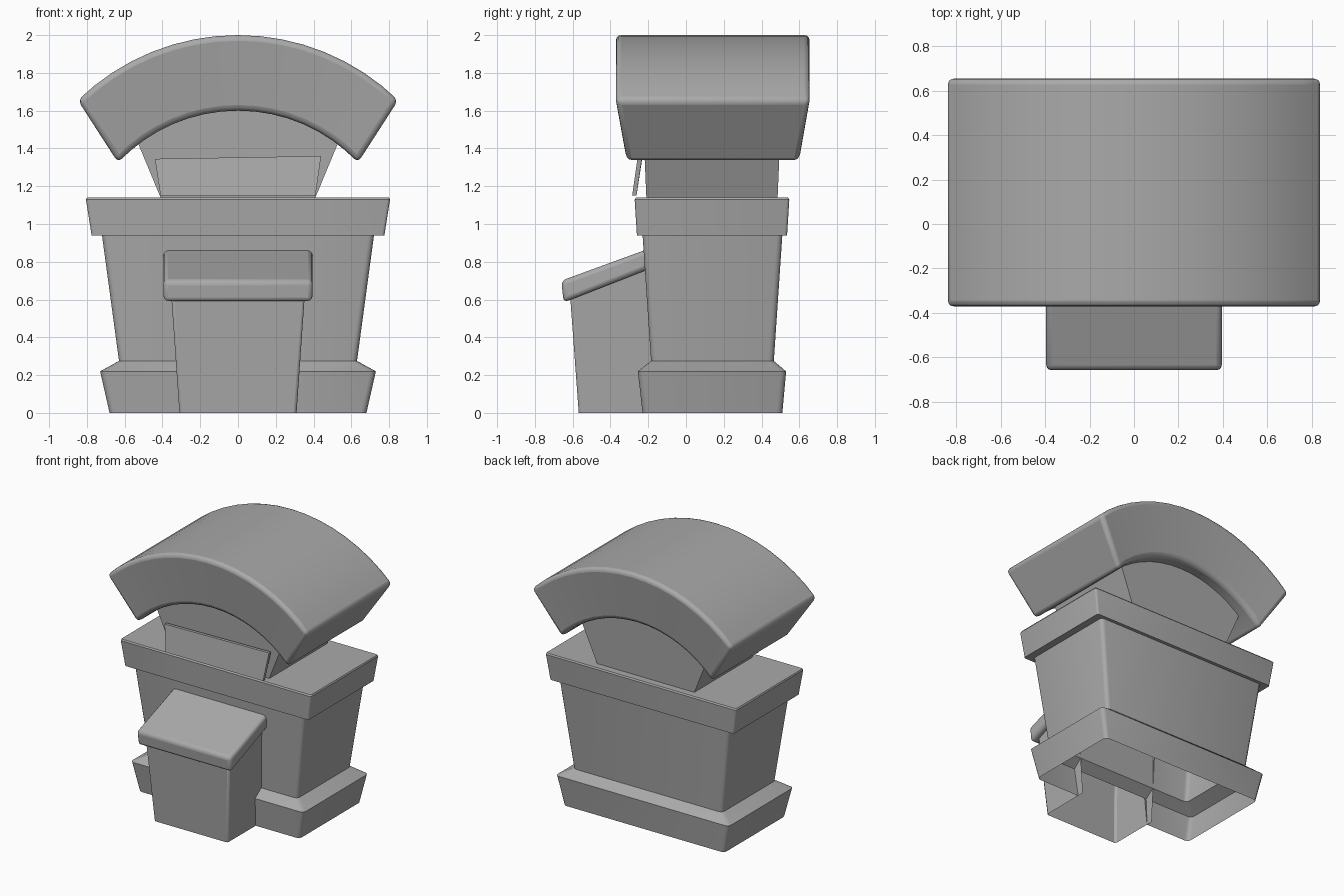
import bpy, bmesh
from math import sin, cos, asin, pi, radians

cube = bpy.data.objects.get("Cube")
if cube:
    bpy.data.objects.remove(cube, do_unlink=True)

GREY = (0.4, 0.4, 0.4, 1)
grey = bpy.data.materials.new("plain_grey")
grey.use_nodes = True
grey.diffuse_color = GREY
grey.node_tree.nodes["Principled BSDF"].inputs["Base Color"].default_value = GREY


def finish(name, bm, bevel=0, segments=3):
    """Turn a bmesh into a shaded object with an optional rounded edge."""
    mesh = bpy.data.meshes.new(name)
    bm.to_mesh(mesh)
    bm.free()
    mesh.materials.append(grey)
    ob = bpy.data.objects.new(name, mesh)
    bpy.context.collection.objects.link(ob)
    if bevel:
        mod = ob.modifiers.new("rounded_edges", 'BEVEL')
        mod.width, mod.segments = bevel, segments
        mod.limit_method, mod.angle_limit = 'ANGLE', radians(30)
    bpy.ops.object.select_all(action='DESELECT')
    ob.select_set(True)
    bpy.context.view_layer.objects.active = ob
    bpy.ops.object.shade_smooth_by_angle(angle=radians(35))
    return ob


def loft(rings, cap_start=False, cap_end=False, skip=()):
    """Bridge closed rings of points; skip holds (band, side) gaps."""
    bm = bmesh.new()
    vs = [[bm.verts.new(p) for p in ring] for ring in rings]
    n = len(rings[0])
    for b, (low, high) in enumerate(zip(vs, vs[1:])):
        for i in range(n):
            if (b, i) not in skip:
                j = (i + 1) % n
                bm.faces.new((low[i], low[j], high[j], high[i]))
    if cap_start:
        bm.faces.new(vs[0][::-1])
    if cap_end:
        bm.faces.new(vs[-1])
    bmesh.ops.recalc_face_normals(bm, faces=bm.faces)
    return bm


def footprint(half, front, back, z, r=0.03, door=0.31):
    """Rounded rectangle, starting with the doorway on the front side."""
    pts = [(-door, front, z), (door, front, z)]
    corners = [(half - r, front + r, -90), (half - r, back - r, 0),
               (r - half, back - r, 90), (r - half, front + r, 180)]
    for cx, cy, start in corners:
        for k in range(4):
            a = radians(start + 30 * k)
            pts.append((cx + r * cos(a), cy + r * sin(a), z))
    return pts


# Flared plinth, open below and open towards the porch
finish("plinth", loft([footprint(0.68, -0.23, 0.51, 0),
                       footprint(0.73, -0.255, 0.53, 0.22),
                       footprint(0.63, -0.185, 0.465, 0.275)], skip={(0, 0)}))

# Main walls, wider at the top
finish("walls", loft([footprint(0.63, -0.185, 0.465, 0.275),
                      footprint(0.72, -0.23, 0.51, 0.94)]))

# Cornice with underside lip and flat deck
finish("cornice", loft([footprint(0.72, -0.23, 0.51, 0.94),
                        footprint(0.775, -0.26, 0.535, 0.94, 0.015),
                        footprint(0.805, -0.272, 0.547, 1.13, 0.015),
                        footprint(0.80, -0.265, 0.54, 1.14, 0.015)], cap_end=True))


def rect(half, front, back, z_front, z_back=None):
    z_back = z_front if z_back is None else z_back
    return [(-half, front, z_front), (half, front, z_front),
            (half, back, z_back), (-half, back, z_back)]


# Upper storey reaching into the roof
finish("upper_storey", loft([rect(0.41, -0.21, 0.485, 1.14),
                             rect(0.605, -0.23, 0.505, 1.61)], cap_end=True))


# Arched roof: outer and inner arcs, narrower on the inside
def arc_point(half, sagitta, top, t):
    radius = (half * half + sagitta * sagitta) / (2 * sagitta)
    a = asin(half / radius) * t
    return radius * sin(a), top - radius + radius * cos(a)


STEPS = 16
rings = []
for k in range(STEPS + 1):
    t = 2 * k / STEPS - 1
    ox, oz = arc_point(0.848, 0.345, 2.0, t)
    ix, iz = arc_point(0.635, 0.275, 1.6, t)
    rings.append([(ox, -0.375, oz), (ox, 0.658, oz),
                  (ix, 0.6, iz), (ix, -0.315, iz)])
finish("arched_roof", loft(rings, True, True), bevel=0.03)

# Leaning sign board with a recessed panel
bm = loft([[(-0.41, -0.285, 1.15), (0.41, -0.285, 1.15),
            (0.44, -0.255, 1.36), (-0.44, -0.255, 1.345)],
           [(-0.41, -0.262, 1.15), (0.41, -0.262, 1.15),
            (0.44, -0.232, 1.36), (-0.44, -0.232, 1.345)]], True, True)
front = min(bm.faces, key=lambda f: f.calc_center_median().y)
bmesh.ops.inset_region(bm, faces=[front], thickness=0.025)
bmesh.ops.translate(bm, verts=front.verts, vec=(0, 0.015, 0))
finish("sign_board", bm)

# Hollow porch, open below and behind
finish("porch", loft([rect(0.31, -0.568, -0.18, 0),
                      rect(0.355, -0.615, -0.19, 0.64, 0.79)],
                     cap_end=True, skip={(0, 2)}), bevel=0.015, segments=2)

# Sloping porch roof slab
side = [(-0.66, 0.7), (-0.648, 0.585), (-0.2, 0.76), (-0.2, 0.868)]
finish("porch_roof", loft([[(x, y, z) for y, z in side] for x in (-0.395, 0.395)],
                          True, True), bevel=0.025)
